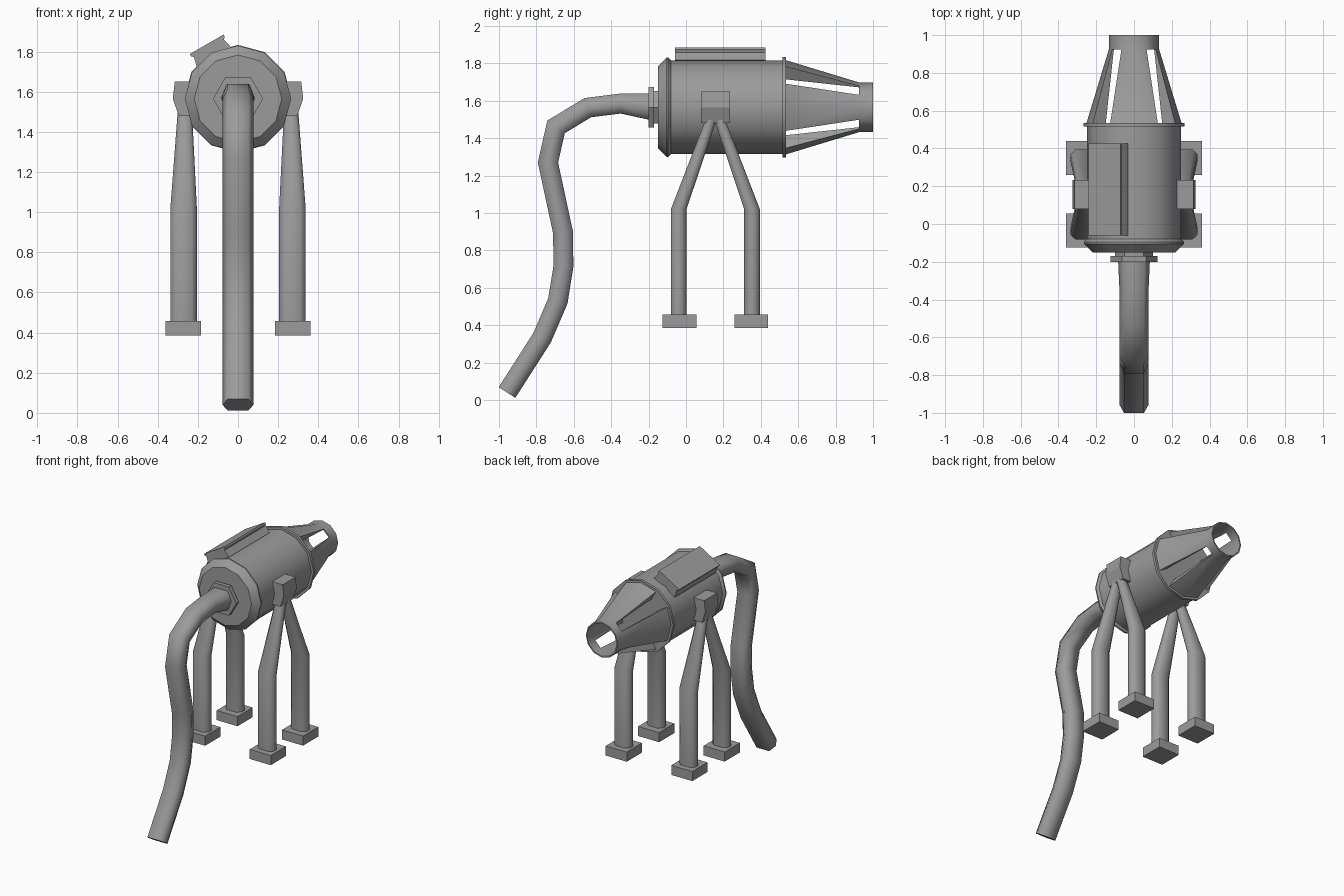
import bpy, bmesh
from math import sin, cos, pi, radians
from mathutils import Vector

old = bpy.data.objects.get("Cube")
if old:
    bpy.data.objects.remove(old, do_unlink=True)

grey = bpy.data.materials.new("plain grey")
grey.use_nodes = True
COLOUR = (0.33, 0.33, 0.33, 1)
grey.diffuse_color = COLOUR
grey.node_tree.nodes["Principled BSDF"].inputs["Base Color"].default_value = COLOUR

AXIS = 1.565      # height of the body axis
HIP = 0.157       # y of the hip centre


def finish(name, bm, angle=40):
    bmesh.ops.recalc_face_normals(bm, faces=bm.faces)
    mesh = bpy.data.meshes.new(name)
    bm.to_mesh(mesh)
    bm.free()
    mesh.materials.append(grey)
    ob = bpy.data.objects.new(name, mesh)
    bpy.context.collection.objects.link(ob)
    bpy.ops.object.select_all(action='DESELECT')
    bpy.context.view_layer.objects.active = ob
    ob.select_set(True)
    bpy.ops.object.shade_smooth_by_angle(angle=radians(angle))
    return ob


def loft(name, rings, angle=40):
    """Skin a list of closed rings and cap both ends."""
    bm = bmesh.new()
    vs = [[bm.verts.new(p) for p in ring] for ring in rings]
    n = len(vs[0])
    for a, b in zip(vs, vs[1:]):
        for i in range(n):
            j = (i + 1) % n
            bm.faces.new((a[i], a[j], b[j], b[i]))
    bm.faces.new(vs[0])
    bm.faces.new(vs[-1])
    return finish(name, bm, angle)


def ring(y, r, n=12):
    return [(r * cos(2 * pi * i / n), y, AXIS + r * sin(2 * pi * i / n)) for i in range(n)]


# Main tank with front rim and rear flange
profile = [(-.15, .218), (-.105, .265), (-.095, .265), (-.08, .25), (.515, .25),
           (.515, .268), (.535, .268)]
loft("body", [ring(y, r) for y, r in profile])

# Slotted nozzle: four thick tapering bars joined by an end ring
bm = bmesh.new()
outer = [[bm.verts.new(p) for p in ring(y, r)] for y, r in ((.53, .253), (.925, .133), (1, .133))]
inner = [[bm.verts.new(p) for p in ring(y, r)] for y, r in ((.53, .173), (.925, .123), (1, .123))]
for i in range(12):
    j = (i + 1) % 12
    for shell in (outer, inner):
        bm.faces.new((shell[1][i], shell[1][j], shell[2][j], shell[2][i]))
        if i % 3 != 1:
            bm.faces.new((shell[0][i], shell[0][j], shell[1][j], shell[1][i]))
    bm.faces.new((outer[2][i], outer[2][j], inner[2][j], inner[2][i]))
    if i % 3 == 1:
        for k in (i, j):
            bm.faces.new((outer[0][k], outer[1][k], inner[1][k], inner[0][k]))
        bm.faces.new((outer[1][i], outer[1][j], inner[1][j], inner[1][i]))
finish("nozzle", bm)

# Hexagonal hose fitting
loft("fitting_neck", [ring(y, .1, 6) for y in (-.175, -.14)])
loft("fitting_nut", [ring(y, .125, 6) for y in (-.2, -.17)])

# Hose: flattened hexagon swept along a path in the side plane
path = [(-.18, 1.567), (-.35, 1.585), (-.525, 1.563), (-.695, 1.46), (-.738, 1.27),
        (-.658, .898), (-.655, .717), (-.685, .53), (-.77, .332), (-.957, .04)]
path = [Vector((0, y, z)) for y, z in path]
section = [(.077, 0), (.052, .053), (-.052, .053), (-.077, 0), (-.052, -.053), (.052, -.053)]
rings = []
for k, p in enumerate(path):
    d_in = (p - path[k - 1]).normalized() if k else Vector((0, -1, 0))
    d_out = (path[k + 1] - p).normalized() if k < len(path) - 1 else d_in
    tangent = (d_in + d_out).normalized()
    up = Vector((0, tangent.z, -tangent.y)) / max(tangent.dot(d_out), .5)
    sx, su = (1.1, 1.35) if k == 0 else (1, 1)
    rings.append([p + Vector((u * sx, 0, 0)) + up * v * su for u, v in section])
loft("hose", rings, 68)

# Tilted hatch on the upper right of the tank
normal, across = Vector((-.5, 0, .866)), Vector((.866, 0, .5))
hatch = [(.1, .235), (.086, .29), (.097, .3), (.097, .313)]
outline = [(w, h) for w, h in hatch] + [(-w, h) for w, h in reversed(hatch)]
loft("hatch", [[Vector((0, y, AXIS)) + across * w + normal * h for w, h in outline]
               for y in (-.06, .425)], 30)


def oval(x, y, z, a, b):
    half = [(a, -.4 * b), (a, .4 * b), (.6 * a, b), (-.6 * a, b)]
    return [(x + s * u, y + s * v, z) for s in (1, -1) for u, v in half]


def box(x0, x1, y0, y1, z):
    return [(x0, y0, z), (x1, y0, z), (x1, y1, z), (x0, y1, z)]


# Hips, legs and feet on both sides
for side, s in (("left", 1), ("right", -1)):
    hip = [(1.48, .295), (1.565, .325), (1.65, .315)]
    loft(side + "_hip", [box(s * .2, s * x, HIP - .077, HIP + .077, z) for z, x in hip], 20)
    for end, t in (("front", -1), ("back", 1)):
        leg = [(.262, .02, 1.54, .035, .03), (.265, .03, 1.48, .037, .03),
               (.271, .196, 1.02, .066, .042), (.271, .196, .44, .066, .042)]
        loft(f"{end}_{side}_leg", [oval(s * x, HIP + t * y, z, a, b) for x, y, z, a, b in leg], 50)
        c = HIP + t * .192
        loft(f"{end}_{side}_foot", [box(s * .185, s * .36, c - .09, c + .09, z) for z in (.385, .457)])
